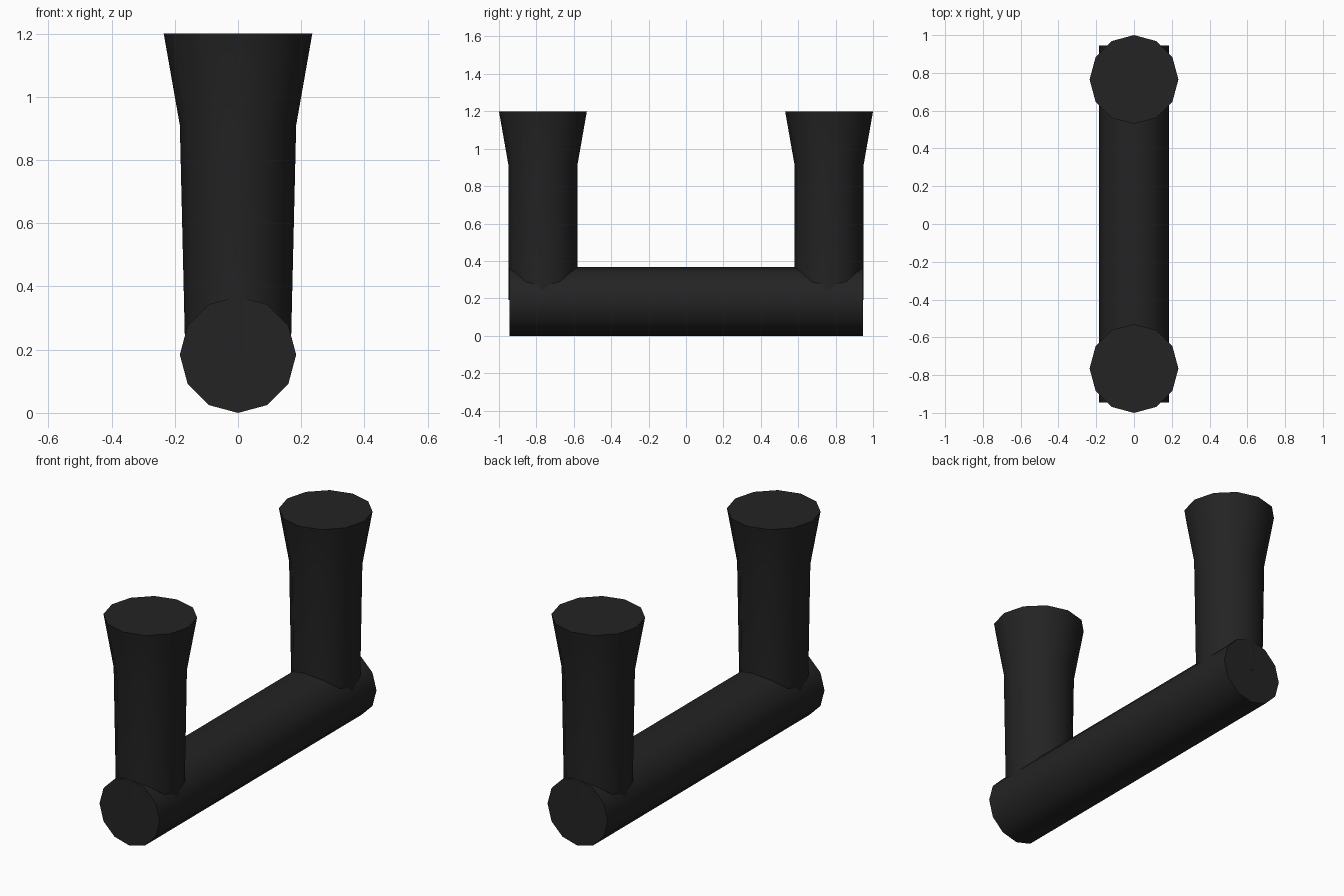
import bpy, bmesh, math

if "Cube" in bpy.data.objects:
    bpy.data.objects.remove(bpy.data.objects["Cube"])

SIDES = 12
R = 0.184          # tube radius
BAR_HALF = 0.945   # half length of the grip bar
POST_Y = 0.765     # post distance from the centre

black = bpy.data.materials.new("matte black")
black.diffuse_color = (0.017, 0.017, 0.017, 1)
black.use_nodes = True
black.node_tree.nodes["Principled BSDF"].inputs["Base Color"].default_value = black.diffuse_color


def loft(name, rings):
    """Skin a stack of twelve-sided rings and cap both ends."""
    bm = bmesh.new()
    loops = [[bm.verts.new(p) for p in ring] for ring in rings]
    for a, b in zip(loops, loops[1:]):
        for i in range(SIDES):
            j = (i + 1) % SIDES
            bm.faces.new((a[i], a[j], b[j], b[i]))
    bm.faces.new(loops[0])
    bm.faces.new(loops[-1])
    bmesh.ops.recalc_face_normals(bm, faces=bm.faces)
    mesh = bpy.data.meshes.new(name)
    bm.to_mesh(mesh)
    bm.free()
    mesh.materials.append(black)
    obj = bpy.data.objects.new(name, mesh)
    bpy.context.collection.objects.link(obj)
    bpy.ops.object.select_all(action='DESELECT')
    obj.select_set(True)
    bpy.context.view_layer.objects.active = obj
    bpy.ops.object.shade_smooth_by_angle(angle=math.radians(40))
    return obj


angles = [math.tau * i / SIDES for i in range(SIDES)]

# Horizontal grip bar
loft("grip_bar", [[(R * math.cos(a), y, R + R * math.sin(a)) for a in angles]
                  for y in (-BAR_HALF, BAR_HALF)])

# Flared mounting posts: (height, x radius, y radius)
profile = [(0.19, 0.167, R), (0.91, R, R), (1.2, 0.235, 0.235)]
for side, label in ((-1, "front"), (1, "back")):
    loft(label + "_post",
         [[(rx * math.cos(a), side * POST_Y + ry * math.sin(a), z) for a in angles]
          for z, rx, ry in profile])
